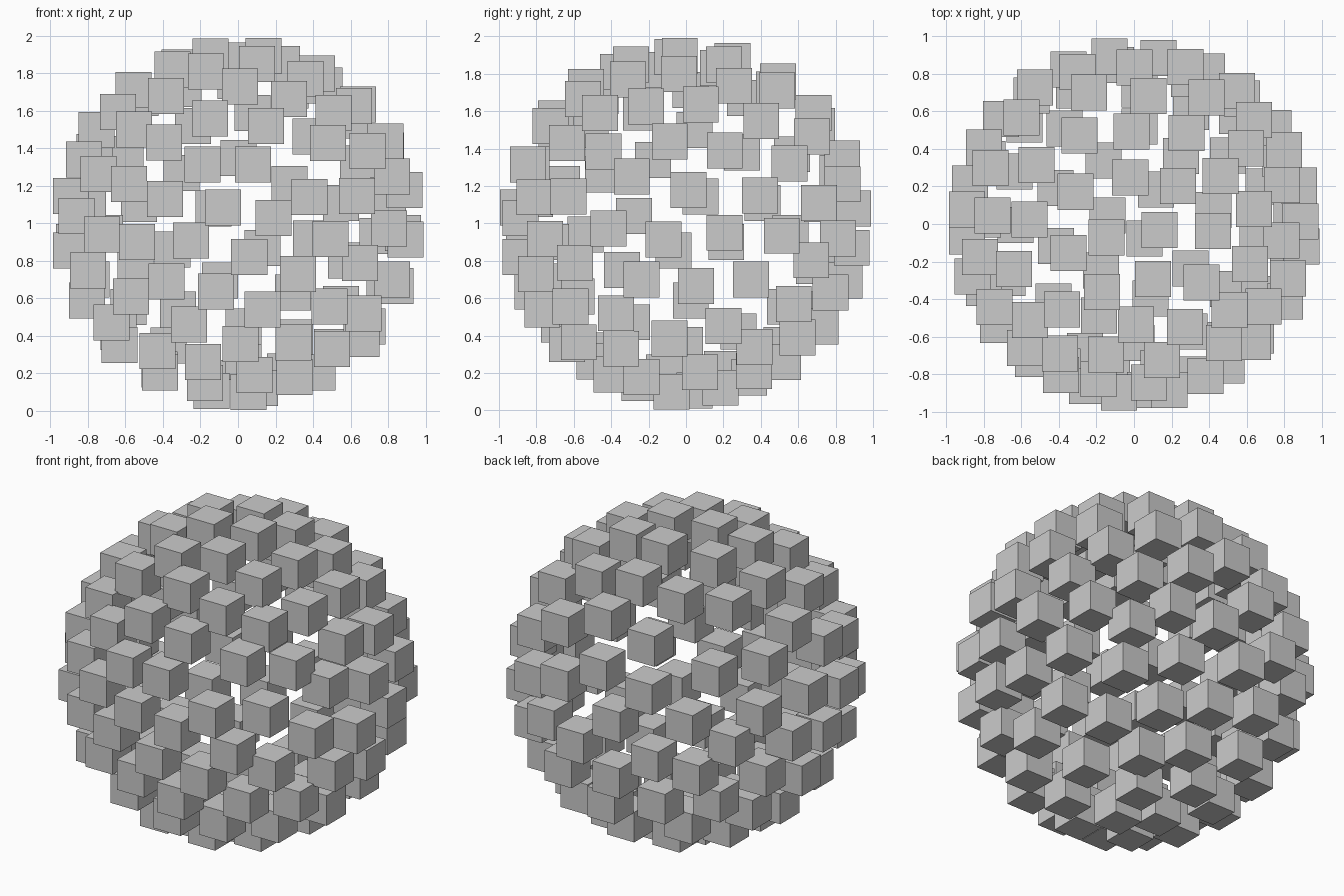
import bpy, bmesh, math
from mathutils import Vector, Matrix

if "Cube" in bpy.data.objects:
    bpy.data.objects.remove(bpy.data.objects["Cube"])

R = 0.905          # radius of the shell the cube centres lie on
SIZE = 0.192       # cube edge
GAP = 0.225        # smallest allowed distance when filling holes

# Guide cubes (x, height above centre) on the front and back halves
FRONT = [(.19, .03), (.06, -.18), (-.25, -.09), (-.39, .13), (-.19, .315), (.08, .315),
         (.38, .14), (.32, -.27), (.13, -.46), (.635, .145), (.48, .43), (.15, .52),
         (-.15, .56), (-.58, .21), (-.38, -.31), (-.57, -.39), (-.26, -.54), (.295, -.635),
         (.65, -.21), (.67, -.48), (.82, .25), (.69, .385), (.51, .59), (.01, .73),
         (-.385, .68), (-.555, .5), (-.86, .04), (-.725, -.06), (-.8, -.25), (-.43, -.68),
         (.3, -.82), (.5, -.67), (.1, .85), (.36, .77), (-.82, .34), (-.35, .82),
         (-.147, .89), (.893, -.085), (.82, -.3), (.056, -.9)]
BACK = [(.88, -.05), (.8, .15), (.79, .39), (.78, -.3), (.64, .635), (.64, .32),
        (.386, .464), (.55, .11), (.46, .736), (.39, -.08), (.55, -.43), (.5, -.66),
        (.25, -.79), (.03, -.55), (.03, -.74), (.077, .59), (.28, .71), (-.02, .87),
        (.235, .85), (-.52, .67), (-.765, .38), (.13, -.13), (-.13, .08),
        (-.24, .52), (-.3, .27), (-.6, .37), (-.8, .11), (-.71, -.05), (-.35, -.14),
        (-.89, .145), (-.78, -.3), (-.32, -.46), (-.37, -.65), (-.14, -.893)]
VOID = (-.41, .51)  # open gap on the back left


def on_shell(x, z, side):
    y = side * math.sqrt(max(0.0, R * R - x * x - z * z))
    return Vector((x, y, z)).normalized() * R


guides = [on_shell(x, z, -1) for x, z in FRONT] + [on_shell(x, z, 1) for x, z in BACK]
points = list(guides)
void = on_shell(*VOID, 1)

# Evenly spread candidate spots, leaving the open gap free
COUNT = 3000
golden = math.pi * (3 - math.sqrt(5))
spots = []
for i in range(COUNT):
    h = 1 - (2 * i + 1) / COUNT
    r = math.sqrt(1 - h * h)
    s = Vector((r * math.cos(i * golden), r * math.sin(i * golden), h)) * R
    if (s - void).length > 0.2:
        spots.append(s)


def fill():
    # put a cube in the largest remaining hole until none is big enough
    dist = [min((s - p).length for p in points) for s in spots]
    while max(dist) > GAP:
        new = spots[dist.index(max(dist))]
        points.append(new.copy())
        dist = [min(d, (s - new).length) for s, d in zip(spots, dist)]


def relax(rounds=15, reach=0.33):
    # centre the filled-in cubes between their neighbours
    for _ in range(rounds):
        for i in range(len(guides), len(points)):
            p = points[i]
            push = Vector()
            for j, q in enumerate(points):
                d = (p - q).length
                if j != i and 1e-6 < d < reach:
                    push += (p - q) / d * (reach - d) * 0.15
            points[i] = (p + push).normalized() * R


for _ in range(2):
    fill()
    relax()

# Shell of upright cubes
bm = bmesh.new()
for p in points:
    bmesh.ops.create_cube(bm, size=SIZE, matrix=Matrix.Translation(p + Vector((0, 0, 1))))
mesh = bpy.data.meshes.new("cube_shell")
bm.to_mesh(mesh)
bm.free()
obj = bpy.data.objects.new("cube_shell", mesh)
bpy.context.collection.objects.link(obj)
